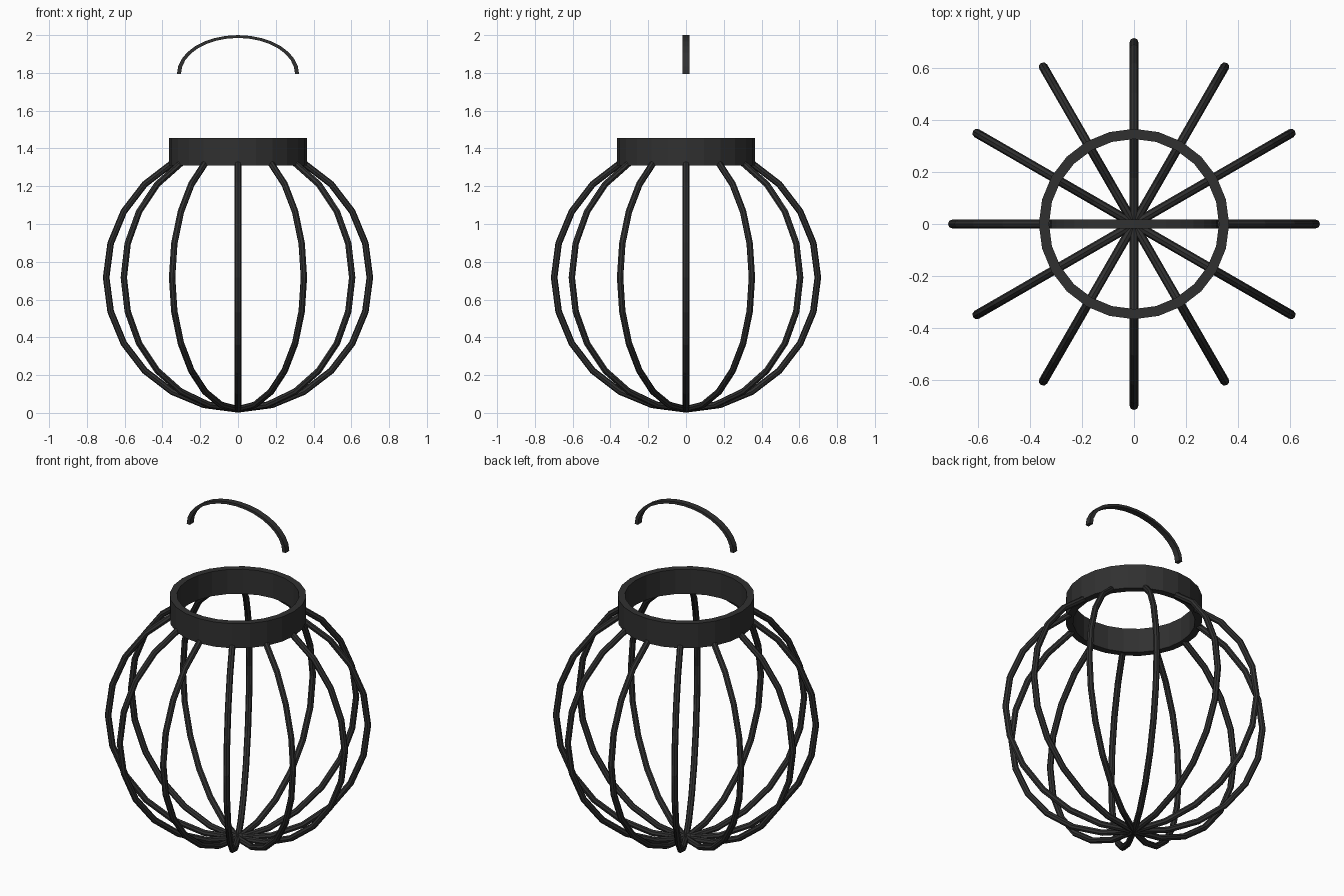
import bpy, bmesh, math

if "Cube" in bpy.data.objects:
    bpy.data.objects.remove(bpy.data.objects["Cube"])

def material(name, v):
    m = bpy.data.materials.new(name)
    m.diffuse_color = (v, v, v, 1)
    m.use_nodes = True
    m.node_tree.nodes["Principled BSDF"].inputs["Base Color"].default_value = m.diffuse_color
    return m

IRON = material("dark iron", 0.03)

def add_mesh(name, bm):
    bmesh.ops.recalc_face_normals(bm, faces=bm.faces)
    me = bpy.data.meshes.new(name)
    bm.to_mesh(me)
    bm.free()
    me.materials.append(IRON)
    ob = bpy.data.objects.new(name, me)
    bpy.context.collection.objects.link(ob)
    return ob

def sweep(name, sections, closed):
    """Skin a list of four-cornered cross-sections."""
    bm = bmesh.new()
    rows = [[bm.verts.new(p) for p in s] for s in sections]
    pairs = list(zip(rows, rows[1:]))
    if closed:
        pairs.append((rows[-1], rows[0]))
    else:
        bm.faces.new(rows[0])
        bm.faces.new(rows[-1])
    for a, b in pairs:
        for i in range(4):
            j = (i + 1) % 4
            bm.faces.new((a[i], a[j], b[j], b[i]))
    return add_mesh(name, bm)

# Cage: twelve round ribs running up a sphere from the base to the collar
R, CZ = 0.698, 0.717
for k in range(12):
    a = math.radians(30 * k)
    cu = bpy.data.curves.new("rib", 'CURVE')
    cu.dimensions = '3D'
    cu.bevel_depth = 0.0175
    cu.bevel_resolution = 2
    cu.use_fill_caps = True
    sp = cu.splines.new('POLY')
    sp.points.add(10)
    sp.use_smooth = False
    for i, p in enumerate(sp.points):
        t = math.radians(15 * i)
        r = R * math.sin(t)
        p.co = (r * math.cos(a), r * math.sin(a), CZ - R * math.cos(t), 1)
    cu.materials.append(IRON)
    ob = bpy.data.objects.new(f"rib_{k + 1}", cu)
    bpy.context.collection.objects.link(ob)

# Collar: 24-sided band around the opening
profile = [(0.366, 1.31), (0.366, 1.455), (0.327, 1.455), (0.327, 1.31)]
sections = []
for i in range(24):
    a = math.tau * i / 24
    sections.append([(r * math.cos(a), r * math.sin(a), z) for r, z in profile])
sweep("collar", sections, True)

# Handle: flattened half-hoop of flat bar floating above the collar
W = 0.0175
sections = []
for i in range(17):
    a = math.pi * i / 16
    c, s = math.cos(a), math.sin(a)
    outer, inner = (0.323 * c, 1.795 + 0.205 * s), (0.302 * c, 1.795 + 0.190 * s)
    sections.append([(outer[0], -W, outer[1]), (outer[0], W, outer[1]),
                     (inner[0], W, inner[1]), (inner[0], -W, inner[1])])
sweep("handle", sections, False)
